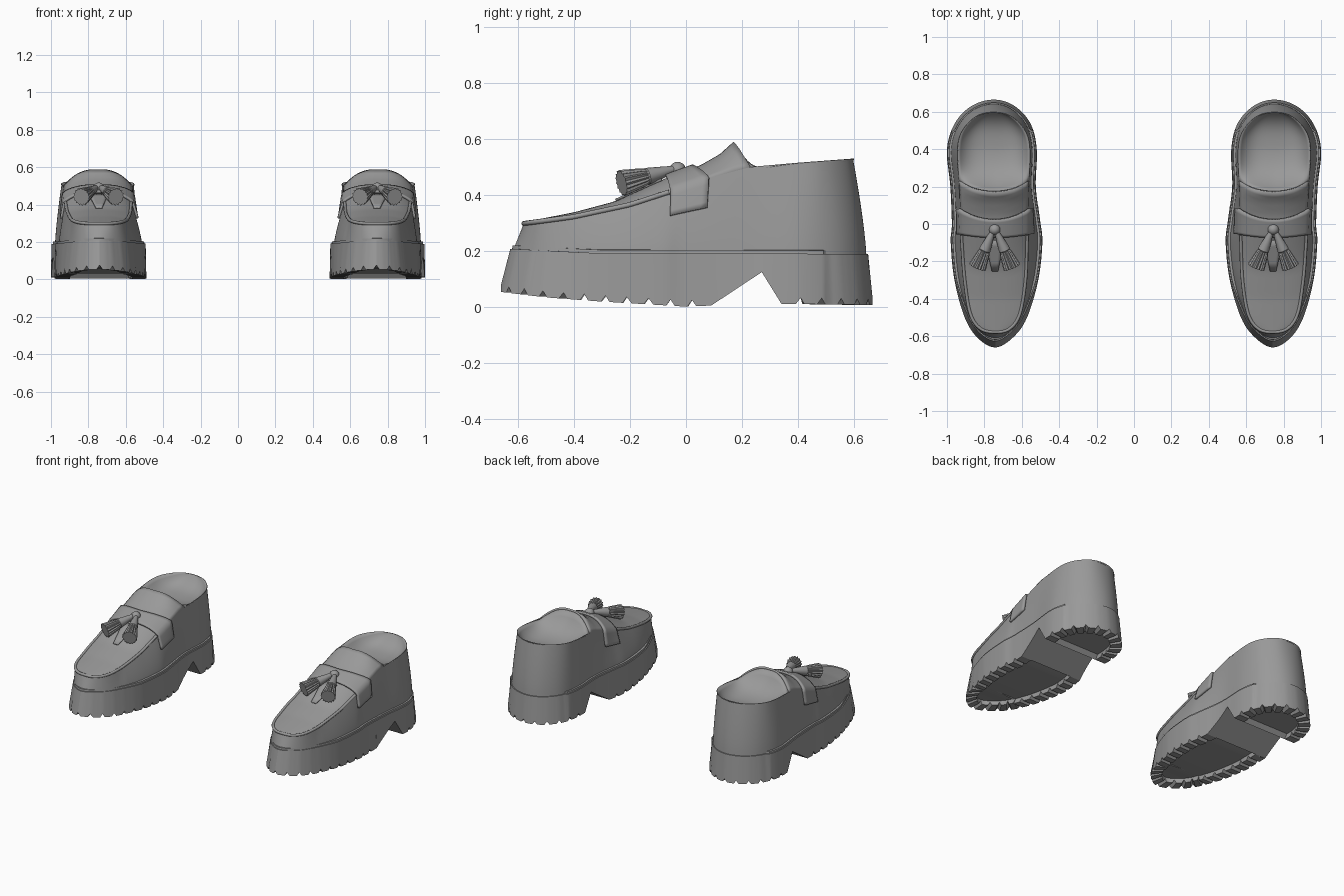
import bpy, bmesh, math
from mathutils import Vector as V

if "Cube" in bpy.data.objects:
    bpy.data.objects.remove(bpy.data.objects["Cube"])

grey = bpy.data.materials.new("grey leather")
grey.diffuse_color = (0.32, 0.32, 0.32, 1)
grey.use_nodes = True
grey.node_tree.nodes["Principled BSDF"].inputs["Base Color"].default_value = grey.diffuse_color

# Plan outlines of one shoe: heel centre, outer side, toe (10), inner side
SOLE = [(.755,.665),(.87,.63),(.957,.54),(1.0,.4),(.982,.2),(.974,0),(.98,-.1),(.96,-.3),(.905,-.5),(.835,-.61),
        (.74,-.66),(.645,-.605),(.572,-.5),(.512,-.3),(.49,-.1),(.502,.02),(.525,.2),(.52,.4),(.555,.54),(.645,.635)]
RIM = [(.752,.595),(.84,.575),(.915,.5),(.942,.4),(.935,.2),(.925,.02),(.92,-.1),(.905,-.3),(.875,-.48),(.82,-.56),
       (.74,-.578),(.665,-.56),(.61,-.48),(.58,-.3),(.572,-.1),(.568,.02),(.562,.2),(.558,.4),(.585,.5),(.66,.575)]
RIM_Z = [(-.58,.298),(-.4,.322),(-.2,.365),(0,.43),(.1,.465),(.23,.5),(.4,.515),(.6,.53)]
CREST = [(-.58,.303),(-.4,.338),(-.25,.378),(-.06,.465),(.05,.505),(.12,.545),(.17,.59),(.25,.6)]
BOTTOM = [(-.665,.055),(-.5,.035),(-.3,.02),(0,.002),(.09,.006),(.27,.125),(.34,.012),(.67,.008)]
TOP = [(-.66,.208),(-.3,.192),(.67,.19)]


def interp(tab, y):
    for (a, p), (b, q) in zip(tab, tab[1:]):
        if y <= b:
            return p + (q - p) * max(0, (y - a) / (b - a))
    return tab[-1][1]


def spline(pts, s):
    i, t = int(math.floor(s)), s - math.floor(s)
    a, b, c, d = (V(pts[(i + k) % len(pts)]) for k in (-1, 0, 1, 2))
    return .5 * (2*b + (c-a)*t + (2*a-5*b+4*c-d)*t*t + (3*b-a-3*c+d)*t**3)


def inset(p, d):
    c = V((.745, max(-.35, min(.4, p.y))))
    return p + (c - p).normalized() * d


def finish(name, verts, faces, angle=35, thick=0, offset=1):
    me = bpy.data.meshes.new(name)
    me.from_pydata([tuple(v) for v in verts], [], faces)
    bm = bmesh.new()
    bm.from_mesh(me)
    bmesh.ops.remove_doubles(bm, verts=bm.verts, dist=1e-5)
    bmesh.ops.recalc_face_normals(bm, faces=bm.faces)
    # open sheets should face up
    if thick and sum(f.normal.z for f in bm.faces) < 0:
        bmesh.ops.reverse_faces(bm, faces=bm.faces)
    bm.to_mesh(me)
    bm.free()
    me.materials.append(grey)
    ob = bpy.data.objects.new(name, me)
    bpy.context.collection.objects.link(ob)
    bpy.ops.object.select_all(action='DESELECT')
    ob.select_set(True)
    bpy.context.view_layer.objects.active = ob
    bpy.ops.object.shade_smooth_by_angle(angle=math.radians(angle))
    if thick:
        m = ob.modifiers.new("thickness", 'SOLIDIFY')
        m.thickness, m.offset = thick, offset
    # second shoe of the pair
    m = ob.modifiers.new("pair", 'MIRROR')
    m.use_mirror_merge = False
    return ob


def loft(rows, closed, cap=False):
    n, verts, faces = len(rows[0]), [p for r in rows for p in r], []
    for r in range(len(rows) - 1):
        for i in range(n if closed else n - 1):
            j = (i + 1) % n
            faces.append((r*n + i, r*n + j, (r+1)*n + j, (r+1)*n + i))
    if cap:
        faces += [tuple(range(n)), tuple(range((len(rows)-1)*n, len(rows)*n))]
    return verts, faces


# --- Sole with arch, lugs and recessed tread ---
def even_half(pts, s0, n):
    fine = [spline(pts, s0 + k / 60) for k in range(601)]
    acc = [0]
    for a, b in zip(fine, fine[1:]):
        acc.append(acc[-1] + (b - a).length)
    out, j = [], 0
    for k in range(n):
        while acc[j] < acc[-1] * k / n:
            j += 1
        out.append(fine[j])
    return out


H = 100
plan = even_half(SOLE, 0, H) + even_half(SOLE, 10, H)
for p in plan:
    for c in (.09, .27, .34):
        if abs(p.y - c) < .0075:
            p.y = c
welt, top, low, tread, recess = [], [], [], [], []
for k, p in enumerate(plan):
    arch = .07 < p.y < .36
    tip = inset(p, .004 + .012 * (p.y > .5) + .03 * max(0, (-p.y - .3) / .36))
    zt, zb = interp(TOP, p.y), interp(BOTTOM, p.y)
    cut = 0 if arch or k % 5 else .022
    q = inset(p, .075)
    q.y = p.y if abs(p.y) < .42 else q.y
    welt.append((*inset(tip, .05), zt))
    top.append((*tip, zt))
    low.append((*p, zb + cut))
    tread.append((*q, zb + cut))
    recess.append((*q, zb + (0 if arch else .03)))
verts, faces = loft([welt, top, low, tread, recess], True)
base, N = 4 * 2 * H, 2 * H
for k in range(H):
    a, b, c, d = k, k + 1, (N - k - 1) % N, (N - k) % N
    faces.append(tuple(base + i for i in dict.fromkeys((a, b, c, d))))
    faces.append(tuple(i for i in dict.fromkeys((a, b, c, d))))
finish("platform_sole", verts, faces, 25)

# --- Upper wall, from the sole up to the rim ---
def wall(s, g):
    a, b = inset(spline(SOLE, s), .022), spline(RIM, s)
    a.y = a.y + .02 * max(0, (-a.y - .4) / .25)
    f = g ** (1.35 if b.y > -.4 else 1)
    z0 = interp(TOP, a.y) - .01
    p = a.lerp(b, f)
    return V((*p, z0 + (interp(RIM_Z, b.y) - z0) * g))


S = [k / 8 for k in range(160)]
finish("upper_wall", *loft([[wall(s, g / 8) for s in S] for g in range(9)], True))

# thin welt between sole and upper
ring = []
for d, z in ((.03, -.005), (.006, -.005), (.008, .012), (.03, .014)):
    row = []
    for s in S:
        p = spline(SOLE, s)
        q = inset(p, d + .004 + .012 * (p.y > .5) + .03 * max(0, (-p.y - .3) / .36))
        row.append((*q, interp(TOP, p.y) + z))
    ring.append(row)
finish("welt", *loft(ring, True))


# --- Vamp with tongue ---
def vamp(s, u):
    a, b = spline(RIM, 20 - s), spline(RIM, s)
    p = a.lerp(b, (u + 1) / 2)
    zr = interp(RIM_Z, (a.y + b.y) / 2)
    return V((*p, zr + (interp(CREST, p.y) - zr) * (1 - abs(u) ** 2.6)))


def edge(u):
    return 3.85 + .32 * (1 - u * u)


U = [k / 12 - 1 for k in range(25)]
rows = [[vamp(edge(u) + (10 - edge(u)) * k / 48, u) for u in U] for k in range(49)]
finish("vamp_and_tongue", *loft(rows, False), thick=.012, offset=-1)

# --- Foot opening: shallow bowl rising to the tongue ---
rows = []
for k in range(33):
    row = []
    for u in U:
        s, t = edge(u) * k / 32, k / 32
        p = spline(RIM, 20 - s).lerp(spline(RIM, s), (u + 1) / 2)
        e = vamp(edge(u), u)
        d = max(0, min(1, (.597 - p.y) / (.597 - e.y)))
        zr = interp(RIM_Z, p.y)
        lift = max(0, (t - .7) / .3) ** 2 * (e.z - .008 - interp(RIM_Z, e.y))
        row.append((*p, zr - .075 * (1 - u**4) * (1 - (2*d - 1)**4) + lift))
    rows.append(row)
finish("insole", *loft(rows, False), thick=.004, offset=-1)

# --- Strap across the instep, down both sides ---
rows = []
for k in range(9):
    t = k / 8
    s0 = 4.62 + 1.02 * t
    row = [wall(20 - s0, .62 + .38 * g / 5) for g in range(5)]
    row += [vamp(s0 + (.34 - .2 * t) * (1 - u * u), u) for u in U]
    row += [wall(s0, 1 - .38 * g / 5) for g in range(1, 6)]
    rows.append(row)
finish("strap", *loft(rows, False), 50, .013, 1)

# small pointed flap below the strap
rows = [[vamp(5.9 + .85 * t, u * (.32 - .22 * t)) for u in (-1, -.5, 0, .5, 1)] for t in (0, .25, .5, .75, 1)]
finish("pointed_flap", *loft(rows, False), thick=.008)


# --- Raised seam round the toe apron ---
def sweep(path, r, sides=8):
    rows = []
    for i, p in enumerate(path):
        t = (path[min(i + 1, len(path) - 1)] - path[max(i - 1, 0)]).normalized()
        x = t.cross(V((0, 0, 1))).normalized()
        y = x.cross(t)
        rows.append([p + (x * math.cos(a) + y * math.sin(a)) * r
                     for a in (2 * math.pi * k / sides for k in range(sides))])
    return loft(rows, True, True)


finish("apron_seam", *sweep([wall(5.7 + 8.6 * k / 80, 1) for k in range(81)], .009), 60)

# --- Tassels: knot, two caps and fluted fringes ---
bm = bmesh.new()
bmesh.ops.create_uvsphere(bm, u_segments=16, v_segments=10, radius=.03)
knot = [v.co + V((.745, -.03, .488)) for v in bm.verts]
kfaces = [tuple(v.index for v in f.verts) for f in bm.faces]
bm.free()
finish("tassel_knot", knot, kfaces, 60)
for side, label in ((-1, "inner"), (1, "outer")):
    a, b = V((.745 + side * .01, -.04, .492)), V((.745 + side * .092, -.23, .442))
    t = (b - a).normalized()
    x = t.cross(V((0, 0, 1))).normalized()
    y = x.cross(t)

    def turned(profile, flute, n):
        return [[a.lerp(b, f) + (x * math.cos(w) + y * math.sin(w)) * r * (flute if k % 2 else 1)
                 for k, w in ((k, 2 * math.pi * k / n) for k in range(n))] for f, r in profile]
    finish(label + "_tassel_cap", *loft(turned([(0, .012), (.15, .018), (.4, .027), (.52, .031), (.55, .026)], 1, 16), True, True))
    finish(label + "_tassel_fringe", *loft(turned([(.5, .026), (.6, .034), (1, .048)], .86, 32), True, True), 20)
